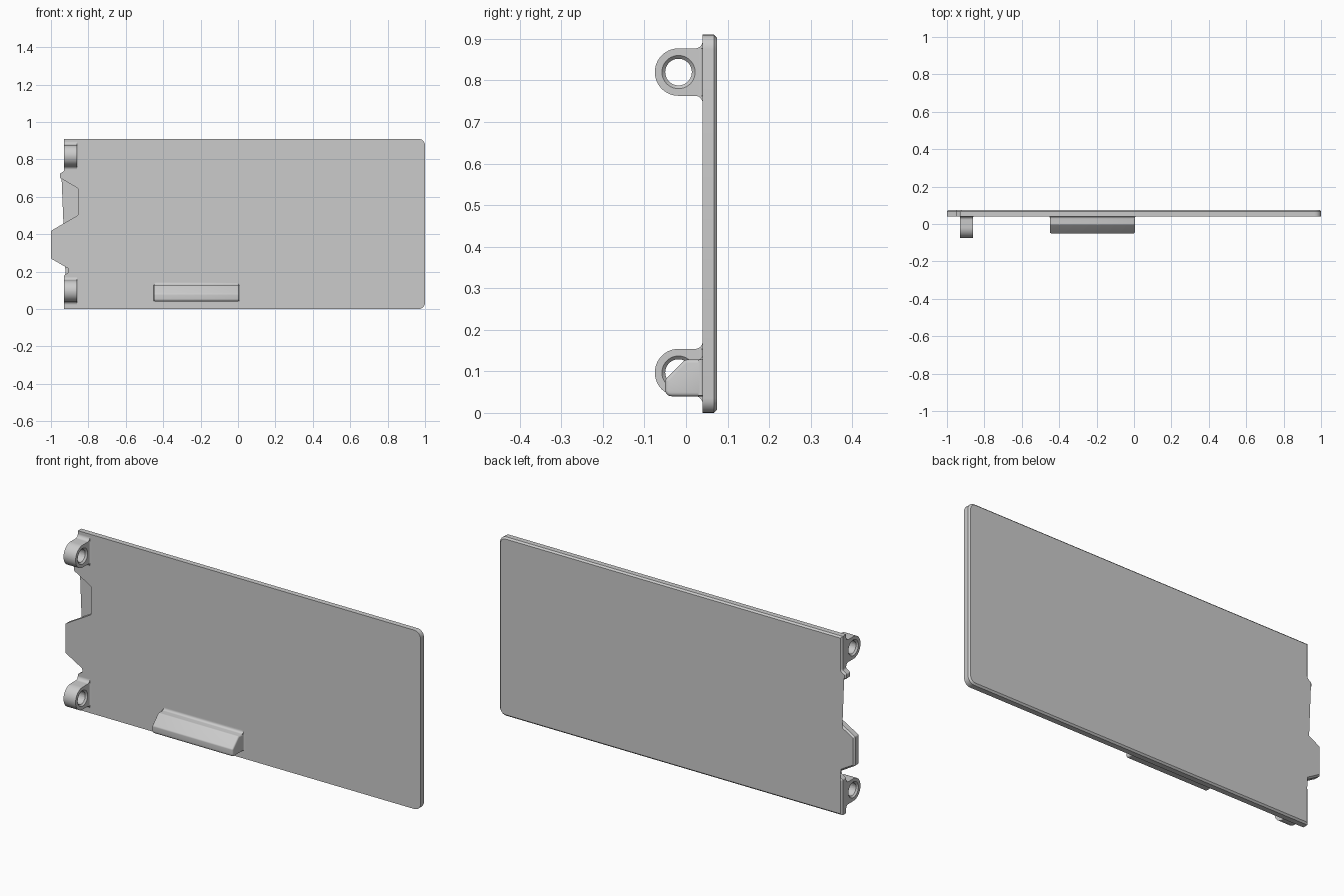
import bpy, bmesh, math
from mathutils import Vector

if "Cube" in bpy.data.objects:
    bpy.data.objects.remove(bpy.data.objects["Cube"], do_unlink=True)

GREY = (0.6, 0.6, 0.6, 1.0)
grey = bpy.data.materials.new("light_grey")
grey.use_nodes = True
grey.diffuse_color = GREY
grey.node_tree.nodes["Principled BSDF"].inputs["Base Color"].default_value = GREY

FRONT, BACK = 0.04, 0.075      # plate faces


def rounded(corners, steps=6):
    """Outline from (u, v[, radius]) corners, each replaced by an arc."""
    out = []
    for i, c in enumerate(corners):
        p = Vector(c[:2])
        r = c[2] if len(c) > 2 else 0
        if not r:
            out.append(p)
            continue
        a = (Vector(corners[i - 1][:2]) - p).normalized()
        b = (Vector(corners[(i + 1) % len(corners)][:2]) - p).normalized()
        half = a.angle(b) / 2
        centre = p + (a + b).normalized() * r / math.sin(half)
        start = p + a * r / math.tan(half) - centre
        turn = start.angle_signed(p + b * r / math.tan(half) - centre)
        for k in range(steps + 1):
            t = -turn * k / steps
            out.append(centre + Vector((start.x * math.cos(t) - start.y * math.sin(t),
                                        start.x * math.sin(t) + start.y * math.cos(t))))
    return out


def finish(name, bm):
    bmesh.ops.remove_doubles(bm, verts=bm.verts, dist=1e-5)
    bmesh.ops.recalc_face_normals(bm, faces=bm.faces)
    mesh = bpy.data.meshes.new(name)
    bm.to_mesh(mesh)
    bm.free()
    mesh.materials.append(grey)
    ob = bpy.data.objects.new(name, mesh)
    bpy.context.collection.objects.link(ob)
    return ob


def smooth(ob):
    bpy.ops.object.select_all(action='DESELECT')
    ob.select_set(True)
    bpy.context.view_layer.objects.active = ob
    bpy.ops.object.shade_smooth_by_angle(angle=math.radians(35))


def prism(name, outline, axis, lo, hi, bevel=0, segments=1, both=False):
    """Extrude an outline along an axis, optionally bevelling its end rims."""
    place = {'x': lambda p, d: (d, p.x, p.y),
             'y': lambda p, d: (p.x, d, p.y),
             'z': lambda p, d: (p.x, p.y, d)}[axis]
    bm = bmesh.new()
    rings = [[bm.verts.new(place(p, d)) for p in outline] for d in (lo, hi)]
    caps = [bm.faces.new(r) for r in rings]
    n = len(outline)
    for i in range(n):
        j = (i + 1) % n
        bm.faces.new((rings[0][i], rings[0][j], rings[1][j], rings[1][i]))
    bmesh.ops.recalc_face_normals(bm, faces=bm.faces)
    if bevel:
        rim = {e for f in (caps if both else caps[1:]) for e in f.edges}
        bmesh.ops.bevel(bm, geom=list(rim), offset=bevel, segments=segments,
                        profile=0.5, affect='EDGES')
    ob = finish(name, bm)
    smooth(ob)
    return ob


def flare(name, x, side, size, lo, hi):
    """Concave fillet between a side wall at x and the plate."""
    outline = rounded([(x - side * size, FRONT + 0.005), (x - side * size, FRONT - size * 1.5),
                       (x, FRONT - size * 1.5), (x, FRONT, size),
                       (x + side * size * 1.5, FRONT), (x + side * size * 1.5, FRONT + 0.005)])
    return prism(name, outline, 'z', lo, hi)


# Door plate with rounded free corners and a notched hinge edge
prism("door_plate", rounded([
    (-0.93, 0), (1, 0, 0.035), (1, 0.91, 0.035), (-0.93, 0.91),
    (-0.93, 0.738, 0.012), (-0.952, 0.724, 0.008), (-0.952, 0.701, 0.008),
    (-0.855, 0.645, 0.01), (-0.855, 0.502, 0.01), (-1, 0.418, 0.01),
    (-1, 0.27, 0.01), (-0.905, 0.215, 0.008), (-0.905, 0.196, 0.008),
    (-0.93, 0.18, 0.008)]), 'y', FRONT, BACK, bevel=0.008)

# Hinge lugs, each bored through with a countersunk hole
LUG_Y, LUG_R, LEFT, RIGHT = -0.018, 0.057, -0.93, -0.862
for label, z in (("lower", 0.097), ("upper", 0.82)):
    lug = prism(label + "_hinge_lug", rounded([
        (0.05, z + 0.08), (FRONT, z + 0.08), (FRONT, z + LUG_R, 0.018),
        (LUG_Y - LUG_R, z + LUG_R, LUG_R - 0.0002),
        (LUG_Y - LUG_R, z - LUG_R, LUG_R - 0.0002),
        (FRONT, z - LUG_R, 0.018), (FRONT, z - 0.08), (0.05, z - 0.08)], 14),
        'x', LEFT, RIGHT)
    bm = bmesh.new()
    rings = []
    for x, r in ((LEFT - 0.008, 0.048), (LEFT + 0.008, 0.032),
                 (RIGHT - 0.008, 0.032), (RIGHT + 0.008, 0.048)):
        angles = [math.tau * k / 40 for k in range(40)]
        rings.append([bm.verts.new((x, LUG_Y + r * math.cos(a), z + r * math.sin(a)))
                      for a in angles])
    bm.faces.new(rings[0])
    bm.faces.new(rings[-1])
    for r0, r1 in zip(rings, rings[1:]):
        for i in range(40):
            j = (i + 1) % 40
            bm.faces.new((r0[i], r0[j], r1[j], r1[i]))
    cutter = finish("hole_cutter", bm)
    cutter.hide_render = True
    cut = lug.modifiers.new("hole", 'BOOLEAN')
    cut.object, cut.operation, cut.solver = cutter, 'DIFFERENCE', 'EXACT'
    bpy.context.view_layer.objects.active = lug
    bpy.ops.object.modifier_apply(modifier=cut.name)
    bpy.data.objects.remove(cutter, do_unlink=True)
    smooth(lug)
    flare(label + "_lug_fillet", RIGHT, 1, 0.008, z - LUG_R, z + LUG_R)

# Sloped finger grip on the front
prism("finger_grip", rounded([
    (0.05, 0.04), (-0.05, 0.04, 0.015), (-0.05, 0.08, 0.01), (-0.002, 0.128, 0.012),
    (FRONT, 0.128, 0.012), (FRONT, 0.145), (0.05, 0.145)]),
    'x', -0.45, 0.005, bevel=0.008, segments=3, both=True)
for label, x, side in (("right", -0.45, -1), ("left", 0.005, 1)):
    flare(label + "_grip_fillet", x, side, 0.007, 0.042, 0.128)
